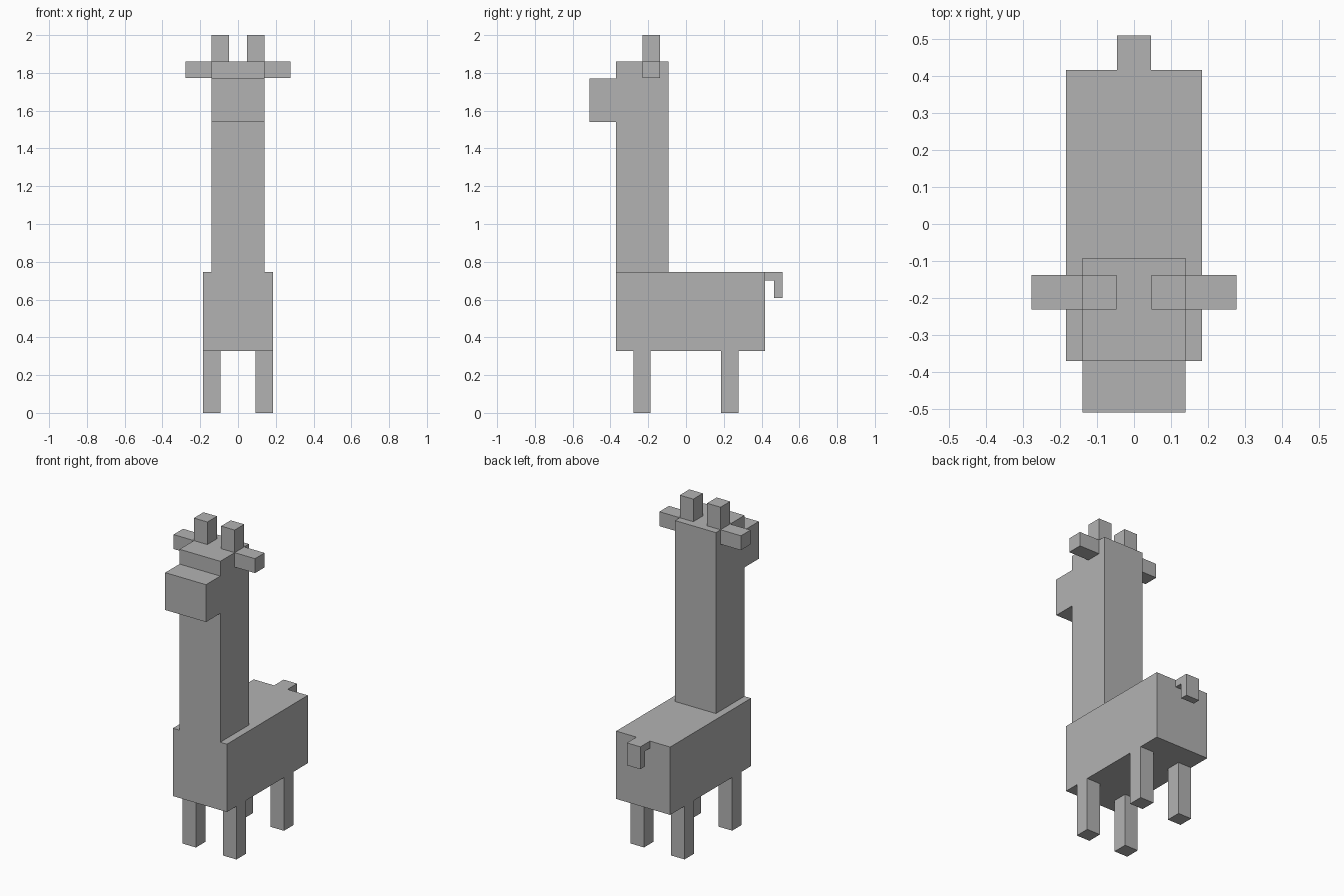
import bpy
import bmesh

cube = bpy.data.objects.get("Cube")
if cube:
    bpy.data.objects.remove(cube, do_unlink=True)

# Single plain colour
GREY = (0.45, 0.45, 0.45, 1.0)
grey = bpy.data.materials.new("plain_grey")
grey.use_nodes = True
grey.diffuse_color = GREY
grey.node_tree.nodes["Principled BSDF"].inputs["Base Color"].default_value = GREY


def prism(name, profile, x0, x1):
    """Extrude a (y, z) side profile from x0 to x1."""
    bm = bmesh.new()
    face = bm.faces.new([bm.verts.new((x0, y, z)) for y, z in profile])
    side = bmesh.ops.extrude_face_region(bm, geom=[face])["geom"]
    verts = [v for v in side if isinstance(v, bmesh.types.BMVert)]
    bmesh.ops.translate(bm, verts=verts, vec=(x1 - x0, 0, 0))
    bmesh.ops.recalc_face_normals(bm, faces=bm.faces)
    mesh = bpy.data.meshes.new(name)
    bm.to_mesh(mesh)
    bm.free()
    mesh.materials.append(grey)
    obj = bpy.data.objects.new(name, mesh)
    bpy.context.collection.objects.link(obj)
    return obj


def box(name, x, y, z):
    """Box from (min, max) ranges."""
    return prism(name, [(y[0], z[0]), (y[1], z[0]), (y[1], z[1]), (y[0], z[1])], *x)


def pair(name, x, y, z):
    """Matching boxes on the left (+x) and right (-x)."""
    box("left_" + name, x, y, z)
    box("right_" + name, (-x[1], -x[0]), y, z)


HALF_BODY, HALF_NECK = 0.184, 0.139
FRONT, BACK = -0.371, 0.417
BELLY, SPINE, CROWN = 0.328, 0.746, 1.861
HEAD_Y = (-0.231, -0.138)

# Body, neck and snout
box("body", (-HALF_BODY, HALF_BODY), (FRONT, BACK), (BELLY, SPINE))
box("neck", (-HALF_NECK, HALF_NECK), (FRONT, -0.092), (SPINE, CROWN))
box("snout", (-HALF_NECK, HALF_NECK), (-0.51, FRONT), (1.54, 1.77))

# Legs
pair("front_leg", (0.092, HALF_BODY), (-0.278, -0.187), (0, BELLY))
pair("back_leg", (0.092, HALF_BODY), (0.185, 0.277), (0, BELLY))

# Horns and ears
pair("horn", (0.047, HALF_NECK), HEAD_Y, (CROWN, 2.0))
pair("ear", (HALF_NECK, 0.278), HEAD_Y, (1.772, CROWN))

# Hooked tail
prism("tail", [(BACK, SPINE), (0.51, SPINE), (0.51, 0.608),
               (0.465, 0.608), (0.465, 0.702), (BACK, 0.702)], -0.046, 0.046)
